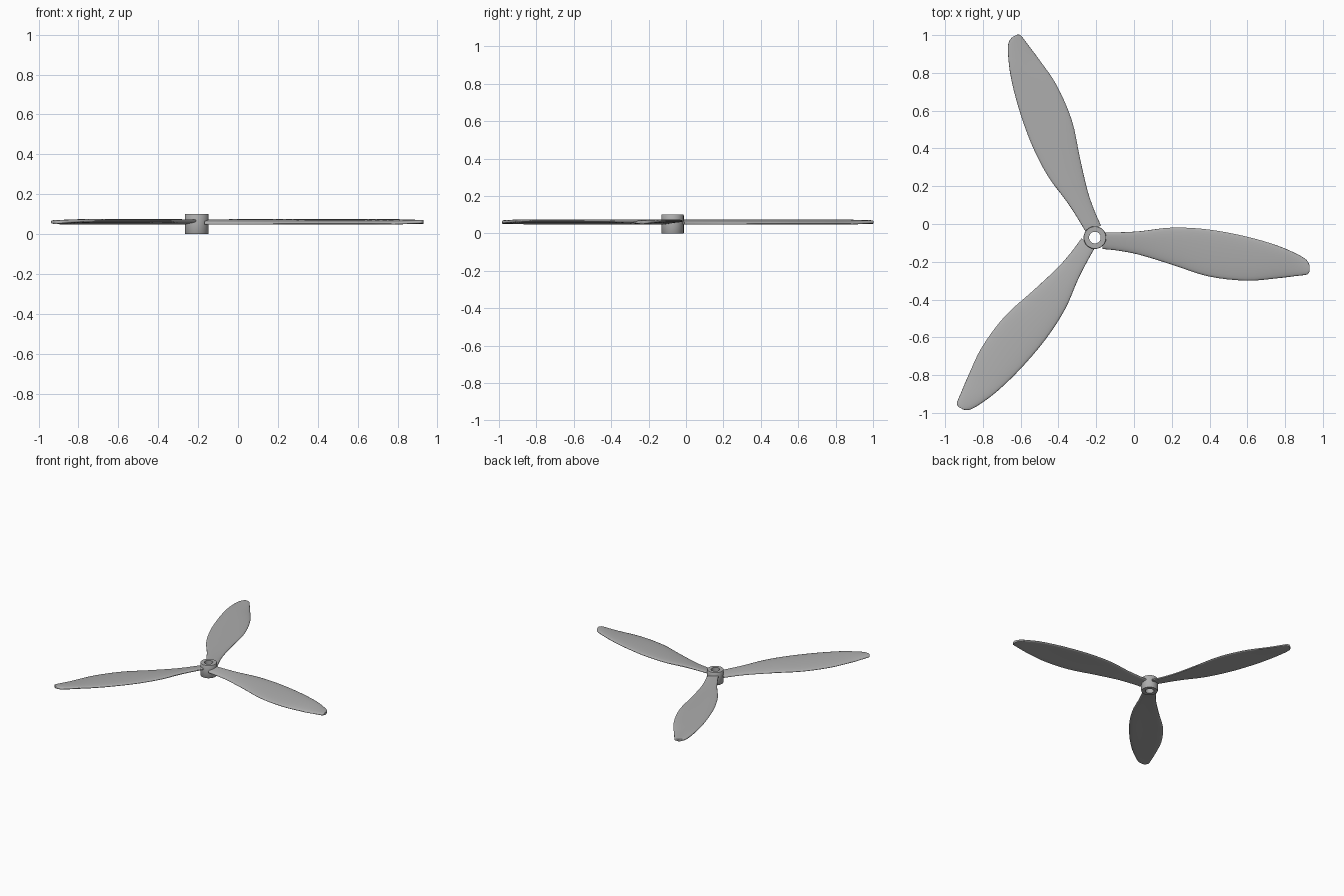
import bpy, bmesh, math
from mathutils import Matrix, Vector

old = bpy.data.objects.get("Cube")
if old:
    bpy.data.objects.remove(old, do_unlink=True)

HUB = Vector((-0.207, -0.072, 0))

grey = bpy.data.materials.new("light grey plastic")
grey.use_nodes = True
grey.diffuse_color = (0.42, 0.42, 0.42, 1)
grey.node_tree.nodes["Principled BSDF"].inputs["Base Color"].default_value = grey.diffuse_color


def finish(name, bm, angle):
    bmesh.ops.recalc_face_normals(bm, faces=bm.faces)
    mesh = bpy.data.meshes.new(name)
    bm.to_mesh(mesh)
    bm.free()
    mesh.materials.append(grey)
    obj = bpy.data.objects.new(name, mesh)
    bpy.context.collection.objects.link(obj)
    bpy.ops.object.select_all(action="DESELECT")
    obj.select_set(True)
    bpy.context.view_layer.objects.active = obj
    bpy.ops.object.shade_smooth_by_angle(angle=math.radians(angle))
    return obj


def loft(bm, rings, closed=False):
    rows = [[bm.verts.new(p) for p in ring] for ring in rings]
    n = len(rows[0])
    pairs = list(zip(rows, rows[1:])) + ([(rows[-1], rows[0])] if closed else [])
    for a, b in pairs:
        for i in range(n):
            j = (i + 1) % n
            bm.faces.new((a[i], a[j], b[j], b[i]))
    if not closed:
        bm.faces.new(rows[0])
        bm.faces.new(rows[-1])


def spline(points, steps):
    """Catmull-Rom curve through the stations."""
    pts = [Vector(p) for p in points]
    pts = [pts[0]] + pts + [pts[-1]]
    out = []
    for a, b, c, d in zip(pts, pts[1:], pts[2:], pts[3:]):
        for k in range(steps):
            t = k / steps
            out.append(b + 0.5 * t * ((c - a) + t * ((2*a - 5*b + 4*c - d) + t * (3*b - a - 3*c + d))))
    return out + [pts[-1]]


# Hub: a tube with a shaft hole and softened rims
bm = bmesh.new()
profile = [(0.031, 0), (0.058, 0), (0.06, 0.003), (0.06, 0.097), (0.058, 0.1), (0.031, 0.1)]
loft(bm, [[(r * math.cos(a), r * math.sin(a), z) for r, z in profile]
          for a in (math.tau * k / 48 for k in range(48))], closed=True)
finish("hub", bm, 35).location = HUB

# Blade stations: distance from hub axis, rear edge, front edge
stations = [(0.04, 0.027, -0.06), (0.13, 0.028, -0.07), (0.24, 0.034, -0.092),
            (0.41, 0.053, -0.144), (0.60, 0.043, -0.205), (0.80, 0.006, -0.228),
            (0.96, -0.04, -0.216), (1.06, -0.082, -0.204), (1.11, -0.11, -0.198),
            (1.128, -0.128, -0.193), (1.137, -0.148, -0.178)]


def section(s, rear, front, count=24):
    """Thin, rounded and pitched cross-section with a slight arch."""
    half, mid = (rear - front) / 2, (rear + front) / 2
    tilt = 0.007 if s < 1 else 0.007 * (1.137 - s) / 0.137
    thick = 0.0095
    arch = 0.004 * min(1, half / 0.1)
    ring = []
    for k in range(count):
        a = math.tau * k / count
        c, n = math.cos(a), math.sin(a)
        u = math.copysign(abs(c) ** 0.7, c)
        v = math.copysign(abs(n) ** 0.6, n)
        ring.append((s, mid + half * u, 0.06 + tilt * u + thick * v + arch * (1 - u * u)))
    return ring


# Three identical blades around the hub
for index, name in enumerate(("left_blade", "back_blade", "front_blade")):
    bm = bmesh.new()
    loft(bm, [section(*p) for p in spline(stations, 4)])
    blade = finish(name, bm, 50)
    blade.matrix_world = Matrix.Translation(HUB) @ Matrix.Rotation(index * math.tau / 3, 4, "Z")
